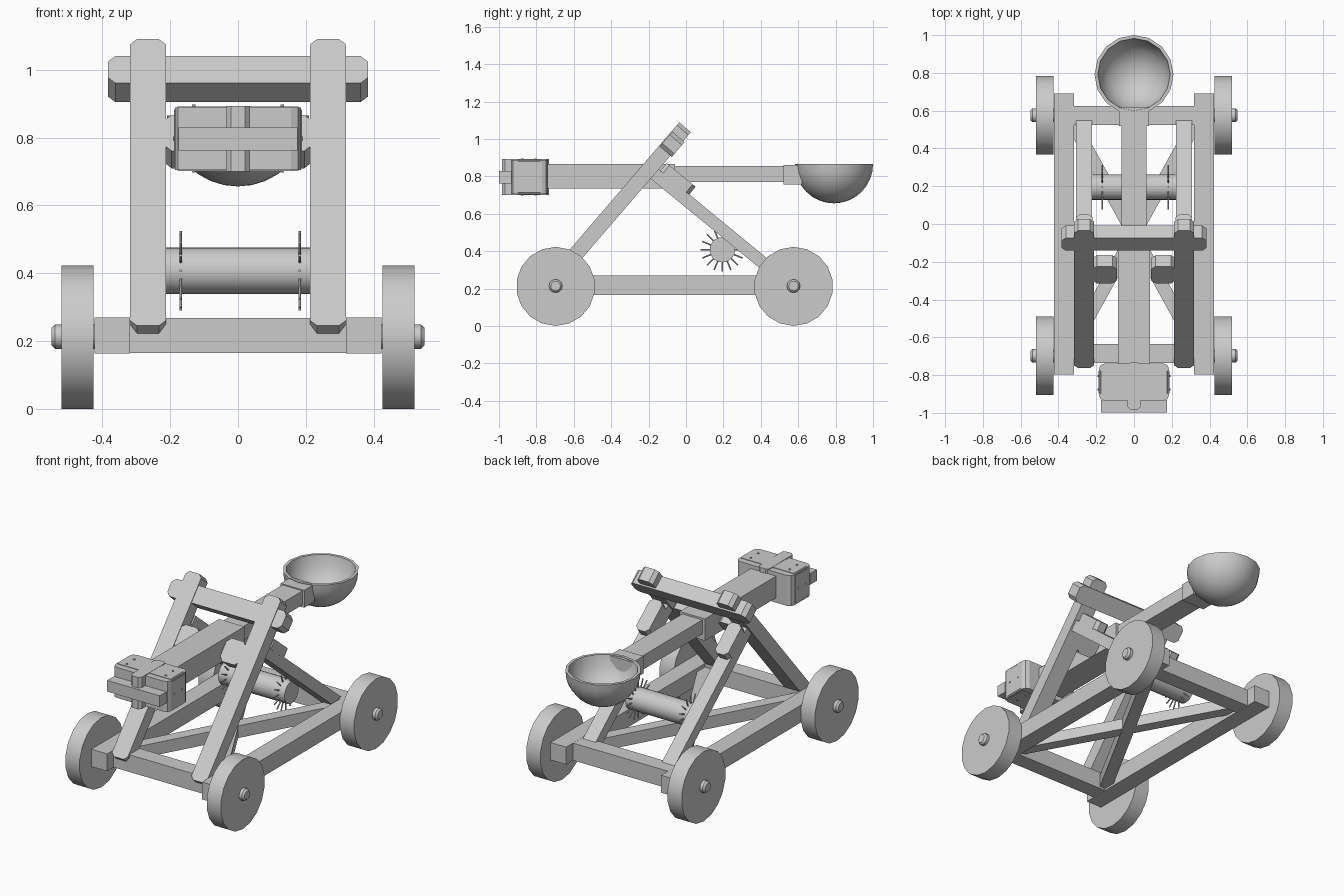
import bpy, bmesh, math
from mathutils import Vector, Matrix

if "Cube" in bpy.data.objects:
    bpy.data.objects.remove(bpy.data.objects["Cube"])

SIDES = (("left", -1), ("right", 1))


def finish(name, bm, smooth=False):
    bmesh.ops.recalc_face_normals(bm, faces=bm.faces)
    me = bpy.data.meshes.new(name)
    bm.to_mesh(me)
    bm.free()
    ob = bpy.data.objects.new(name, me)
    bpy.context.collection.objects.link(ob)
    if smooth:
        bpy.ops.object.select_all(action='DESELECT')
        ob.select_set(True)
        bpy.context.view_layer.objects.active = ob
        bpy.ops.object.shade_smooth_by_angle(angle=math.radians(35))
    return ob


def box(name, centre, size, rot=None, axis=None, chamfer=0.02, segs=1):
    """Box, optionally turned, with edges parallel to one local axis chamfered."""
    bm = bmesh.new()
    bmesh.ops.create_cube(bm, size=1)
    bmesh.ops.scale(bm, vec=size, verts=bm.verts)
    if axis is not None:
        edges = [e for e in bm.edges
                 if abs((e.verts[0].co - e.verts[1].co).normalized()[axis]) > 0.9]
        bmesh.ops.bevel(bm, geom=edges, offset=chamfer, segments=segs,
                        profile=0.5, affect='EDGES')
    m = Matrix.Translation(centre) @ (rot.to_4x4() if rot else Matrix())
    bm.transform(m)
    return finish(name, bm)


def tilt(p, q):
    """Rotation about x taking local z to the direction from p to q (y, z pairs)."""
    return Matrix.Rotation(math.atan2(-(q[0] - p[0]), q[1] - p[1]), 3, 'X')


def beam(name, x, p, q, width, thick, **kw):
    mid = (x, (p[0] + q[0]) / 2, (p[1] + q[1]) / 2)
    return box(name, mid, (width, thick, math.dist(p, q)), tilt(p, q), **kw)


def add_rod(bm, a, b, r, sides, r2=None):
    a, b = Vector(a), Vector(b)
    rot = (b - a).to_track_quat('Z', 'Y').to_matrix().to_4x4()
    bmesh.ops.create_cone(bm, cap_ends=True, segments=sides, radius1=r,
                          radius2=r if r2 is None else r2, depth=(b - a).length,
                          matrix=Matrix.Translation((a + b) / 2) @ rot)


# Base frame: rails, cross members and diagonal braces
for side, s in SIDES:
    box(f"{side}_rail", (s * 0.37, -0.053, 0.2175), (0.105, 1.487, 0.105))
    box(f"{side}_diagonal", (0, -0.055, 0.215), (0.07, 1.33, 0.07 + 0.004 * s),
        Matrix.Rotation(-s * math.atan2(0.64, 1.16), 3, 'Z'))
for name, y in (("front_cross_member", -0.685), ("rear_cross_member", 0.575)):
    box(name, (0, y, 0.2175), (0.64, 0.1, 0.104))

# Wheels with axle ends
for end, y in (("front", -0.697), ("rear", 0.575)):
    for side, s in SIDES:
        bm = bmesh.new()
        add_rod(bm, (s * 0.425, y, 0.212), (s * 0.52, y, 0.212), 0.211, 18)
        finish(f"{end}_{side}_wheel", bm, True)
        bm = bmesh.new()
        add_rod(bm, (s * 0.42, y, 0.214), (s * 0.538, y, 0.214), 0.036, 12)
        add_rod(bm, (s * 0.538, y, 0.214), (s * 0.549, y, 0.214), 0.036, 12, 0.026)
        finish(f"{end}_{side}_axle_end", bm, True)

# Leaning uprights, rear braces with pads, and pivot blocks
LEG = ((-0.731, 0.22), (-0.005, 1.063))
BRACE = ((0.555, 0.22), (-0.18, 0.823))
for side, s in SIDES:
    beam(f"{side}_upright", s * 0.265, *LEG, 0.105, 0.081, axis=1)
    beam(f"{side}_rear_brace", s * 0.264, *BRACE, 0.085, 0.066)
    box(f"{side}_brace_pad", (s * 0.264, -0.045, 0.785), (0.087, 0.06, 0.2),
        tilt(*BRACE), axis=1)
    box(f"{side}_pivot_block", (s * 0.155, -0.24, 0.788), (0.13, 0.078, 0.14),
        tilt(*LEG), axis=1, chamfer=0.025)
box("top_crossbar", (0, -0.0745, 0.972), (0.766, 0.086, 0.105),
    tilt(*LEG), axis=1, chamfer=0.022)

# Throwing arm
box("arm_thick_beam", (0, -0.40, 0.8), (0.17, 0.68, 0.132))
box("arm_thin_beam", (0, 0.25, 0.813), (0.134, 0.7, 0.085))
box("arm_sleeve", (0, 0.57, 0.809), (0.158, 0.1, 0.105))

# Bowl: smooth outside, coarse facets inside
bm = bmesh.new()
prof = [(0.209 * math.sin(t), -0.209 * math.cos(t))
        for t in (math.pi / 2 * i / 8 for i in range(9))]
prof += [(0.192 * math.sin(t), -0.185 * math.cos(t))
         for t in (math.pi / 2 * k for k in (1, 0.75, 0.5, 0.25, 0))]
verts = [bm.verts.new((r, 0, z)) for r, z in prof]
edges = [bm.edges.new(pair) for pair in zip(verts, verts[1:])]
bmesh.ops.spin(bm, geom=verts + edges, axis=(0, 0, 1), cent=(0, 0, 0),
               steps=16, angle=2 * math.pi)
bmesh.ops.remove_doubles(bm, verts=bm.verts, dist=1e-4)
bmesh.ops.translate(bm, verts=bm.verts, vec=(0, 0.791, 0.865))
bowl = finish("bowl", bm, True)

# Counterweight: rounded block, straps, plank and nails
box("counterweight_block", (0, -0.837, 0.797), (0.372, 0.196, 0.184),
    axis=2, chamfer=0.03, segs=2)
box("counterweight_rim", (0, -0.837, 0.797), (0.376, 0.12, 0.19), axis=1, chamfer=0.012)
box("counterweight_strap", (0, -0.858, 0.797), (0.07, 0.25, 0.193), axis=2, chamfer=0.015)
box("counterweight_plank", (0, -0.966, 0.796), (0.35, 0.066, 0.068))
bm = bmesh.new()
for y in (-0.875, -0.805):
    for x in (-0.13, 0.13):
        add_rod(bm, (x, y, 0.697), (x, y, 0.897), 0.006, 6)
    add_rod(bm, (-0.192, y, 0.797), (0.192, y, 0.797), 0.006, 6)
finish("counterweight_nails", bm)

# Winch roller with rings of spikes
bm = bmesh.new()
add_rod(bm, (-0.222, 0.195, 0.408), (0.222, 0.195, 0.408), 0.068, 20)
finish("winch_roller", bm, True)
bm = bmesh.new()
for x in (-0.168, 0.182):
    for i in range(16):
        a = 2 * math.pi * i / 16
        d = Vector((0, math.cos(a), math.sin(a)))
        c = Vector((x, 0.195, 0.408))
        add_rod(bm, c + d * 0.06, c + d * 0.117, 0.004, 6)
finish("winch_spikes", bm)
